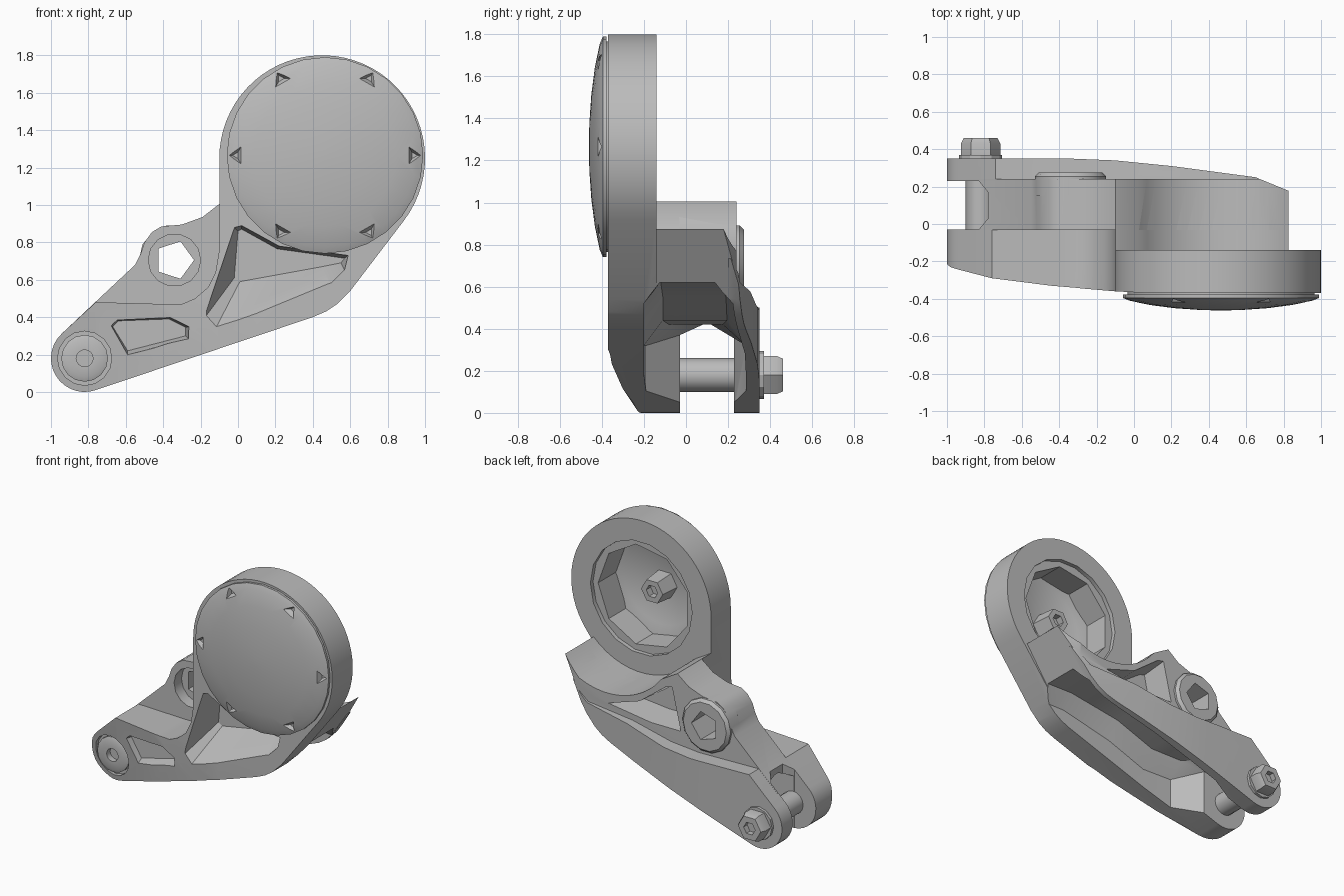
import bpy, bmesh
from math import cos, sin, radians, tau

if "Cube" in bpy.data.objects:
    bpy.data.objects.remove(bpy.data.objects["Cube"])

metal = bpy.data.materials.new("grey_metal")
metal.use_nodes = True
GREY = (0.5, 0.5, 0.5, 1)
metal.diffuse_color = GREY
metal.node_tree.nodes["Principled BSDF"].inputs["Base Color"].default_value = GREY


def loft(name, rings):
    """Join matching rings of points into a closed solid."""
    bm = bmesh.new()
    rows = [[bm.verts.new(p) for p in ring] for ring in rings]
    n = len(rows[0])
    for a, b in zip(rows, rows[1:]):
        for i in range(n):
            j = (i + 1) % n
            bm.faces.new((a[i], a[j], b[j], b[i]))
    bm.faces.new(rows[0])
    bm.faces.new(rows[-1])
    bmesh.ops.remove_doubles(bm, verts=bm.verts, dist=0.0005)
    bmesh.ops.recalc_face_normals(bm, faces=bm.faces)
    mesh = bpy.data.meshes.new(name)
    bm.to_mesh(mesh)
    bm.free()
    mesh.materials.append(metal)
    obj = bpy.data.objects.new(name, mesh)
    bpy.context.scene.collection.objects.link(obj)
    return obj


def plate(name, outline, y0, y1, inner=None):
    """Extrude an x-z outline along y, optionally tapering to another outline."""
    return loft(name, [[(x, y0, z) for x, z in outline],
                       [(x, y1, z) for x, z in inner or outline]])


def lathe(name, centre, profile, sides, turn=0.0):
    """Revolve (radius, y) points about an axis along y."""
    cx, cz = centre
    angles = [turn + tau * i / sides for i in range(sides)]
    rings = [[(cx + r * cos(a), y, cz + r * sin(a)) for a in angles] for r, y in profile]
    return loft(name, rings)


def drill(name, centre, radius, y0, y1, sides):
    return lathe(name, centre, [(radius, y0), (radius, y1)], sides)


def combine(target, other, operation):
    """Apply a boolean and discard the second solid."""
    mod = target.modifiers.new("bool", "BOOLEAN")
    mod.operation, mod.object, mod.solver = operation, other, "EXACT"
    bpy.context.view_layer.update()
    graph = bpy.context.evaluated_depsgraph_get()
    mesh = bpy.data.meshes.new_from_object(target.evaluated_get(graph))
    target.modifiers.clear()
    target.data = mesh
    bpy.data.objects.remove(other)


def arc(centre, r, a0, a1, n):
    steps = [radians(a0 + (a1 - a0) * i / n) for i in range(n + 1)]
    return [(centre[0] + r * cos(a), centre[1] + r * sin(a)) for a in steps]


DISC, CAP = (0.45, 1.25), (0.465, 1.265)
LUG, EYE = (-0.82, 0.18), (-0.34, 0.705)

# Shared outline pieces
lug = arc(LUG, 0.18, 289, 132, 14)
lower = [(0.6, 0.54), (0.53, 0.47), (0.47, 0.43), (0.4, 0.4)]
step = [(-0.76, 0.48), (-0.4, 0.47), (-0.3, 0.47), (-0.23, 0.5), (-0.16, 0.56), (-0.12, 0.64), (-0.1, 0.76)]
saddle = [(-0.1, 1.005)] + arc(DISC, 0.53, 217, 315, 14)
hump = [(-0.55, 0.68), (-0.52, 0.74), (-0.5, 0.8), (-0.46, 0.855), (-0.41, 0.885), (-0.3, 0.895), (-0.19, 0.935)]

# Bracket body: ring flange, filler, middle block, rear cheek
bracket = plate("bracket", lug + step + arc(DISC, 0.55, 180, -37, 40) + lower, -0.42, -0.14)
layers = [
    (lug + step + saddle + lower, -0.2, -0.031),
    (lug + hump + saddle + lower, -0.033, 0.24),
    (lug + [(-0.74, 0.5), (-0.27, 0.49), (-0.05, 0.51), (0.25, 0.58), (0.6, 0.62), (0.74, 0.735)] + lower, 0.2, 0.4),
]
for outline, y0, y1 in layers:
    combine(bracket, plate("layer", outline, y0, y1), "UNION")

# Curved front and rear faces seen in plan, the front leaning back towards the lug foot
plan = [(-1.05, -0.25), (-0.98, -0.265), (-0.76, -0.29), (-0.45, -0.33), (-0.1, -0.36), (0.1, -0.37),
        (1.1, -0.37), (1.1, 0.06), (0.82, 0.18), (0.65, 0.25), (0.2, 0.31), (-0.1, 0.34),
        (-0.35, 0.35), (-1.05, 0.35)]
trim = [[(x, y + lean * max(0, 0.1 - x) * (y < 0), z) for x, y in plan]
        for z, lean in ((-0.2, 0.1), (0.48, 0), (2, 0))]
combine(bracket, loft("plan_trim", trim), "INTERSECT")

# Rear boss around the eye
combine(bracket, lathe("boss", EYE, [(0.19, 0.15), (0.19, 0.255), (0.17, 0.275)], 14), "UNION")

# Fork slot between the cheeks
slot = [(-1.2, -0.03), (-0.83, -0.03), (-0.78, 0.03), (-0.78, 0.17), (-0.83, 0.23), (-1.2, 0.23)]
combine(bracket, loft("slot", [[(x, y, z) for x, y in slot] for z in (-0.3, 1)]), "DIFFERENCE")

# Hollow channel open along the underside: x, front, rear, roof, corner width, corner drop
sections = [(-0.95, -0.029, 0.229, 0.42, 0.11, 0.05), (-0.64, -0.029, 0.229, 0.42, 0.11, 0.05),
            (-0.48, -0.19, 0.285, 0.42, 0.11, 0.1), (-0.25, -0.2, 0.285, 0.44, 0.09, 0.12),
            (0.05, -0.2, 0.28, 0.55, 0.09, 0.12), (0.45, -0.2, 0.24, 0.62, 0.08, 0.1),
            (0.9, -0.2, 0.18, 0.62, 0.07, 0.1)]
rings = []
for x, y0, y1, top, width, drop in sections:
    rings.append([(x, y0, -0.3), (x, y0, top - drop), (x, y0 + width, top),
                  (x, y1 - width, top), (x, y1, top - drop), (x, y1, -0.3)])
combine(bracket, loft("channel", rings), "DIFFERENCE")

# Weight-saving pockets, front large, front small and rear
pockets = [
    ([(-0.19, 0.38), (-0.02, 0.88), (0.02, 0.89), (0.22, 0.78), (0.59, 0.73), (0.57, 0.65), (0.5, 0.58), (-0.13, 0.32)],
     [(-0.02, 0.61), (0.0, 0.86), (0.02, 0.87), (0.21, 0.765), (0.57, 0.715), (0.55, 0.69), (0.45, 0.67), (0.01, 0.59)],
     -0.375, -0.19),
    ([(-0.69, 0.36), (-0.65, 0.39), (-0.36, 0.4), (-0.26, 0.35), (-0.26, 0.28), (-0.59, 0.15)],
     [(-0.67, 0.35), (-0.64, 0.38), (-0.37, 0.39), (-0.28, 0.345), (-0.28, 0.3), (-0.59, 0.22)],
     -0.36, -0.24),
    ([(0.45, 0.65), (0.2, 0.73), (-0.01, 0.89), (-0.06, 0.9), (-0.13, 0.6), (0.1, 0.6)],
     [(0.4, 0.66), (0.19, 0.72), (-0.01, 0.86), (-0.05, 0.87), (-0.1, 0.63), (0.1, 0.63)],
     0.26, 0.05),
]
for outer, inner, y0, y1 in pockets:
    combine(bracket, plate("pocket", outer, y0, y1, inner), "DIFFERENCE")

# Eye hole, bolt counterbore and bearing bore
holes = [
    (EYE, 0.14, -0.1, 0.05, 14),
    (EYE, 0.105, -0.1, 0.4, 5),
    (LUG, 0.145, -0.5, -0.2, 16),
    (DISC, 0.4, -0.17, -0.1, 18),
    (DISC, 0.36, -0.5, -0.1, 9),
]
for centre, radius, y0, y1, sides in holes:
    combine(bracket, drill("hole", centre, radius, y0, y1, sides), "DIFFERENCE")

# Hub inside the bore, with socket
hub = lathe("bore_hub", DISC, [(0.1, -0.43), (0.085, -0.26), (0.045, -0.26), (0.045, -0.31)], 6)

# Domed cover with a hollow underside, recessed neck and six rim notches
dome = [(0.03, -0.41), (0.3, -0.39), (0.36, -0.36), (0.5, -0.36), (0.5, -0.378), (0.525, -0.378),
        (0.525, -0.395), (0.49, -0.41), (0.38, -0.433), (0.25, -0.45), (0.12, -0.459), (0.03, -0.462)]
cover = lathe("domed_cover", CAP, dome, 28)
for i in range(6):
    a = tau * i / 6
    spot = (CAP[0] + 0.475 * cos(a), CAP[1] + 0.475 * sin(a))
    notch = lathe("notch", spot, [(0.085, -0.45), (0.02, -0.385)], 3, a)
    combine(cover, notch, "DIFFERENCE")

# Pivot bolt, washer and hex nut
bolt = lathe("pivot_bolt", LUG, [(0.045, -0.2), (0.045, -0.24), (0.1, -0.24), (0.125, -0.23),
                                 (0.125, -0.19), (0.08, -0.19), (0.08, 0.36)], 16)
washer = drill("washer", LUG, 0.115, 0.34, 0.37, 12)
nut = lathe("hex_nut", LUG, [(0.105, 0.36), (0.105, 0.43), (0.09, 0.46), (0.045, 0.46), (0.045, 0.42)], 6)

# Smooth the curved walls while keeping hard edges
for obj in bpy.context.view_layer.objects:
    obj.select_set(obj in (bracket, hub, cover, bolt, washer, nut))
bpy.context.view_layer.objects.active = bracket
bpy.ops.object.shade_smooth_by_angle(angle=radians(28))
